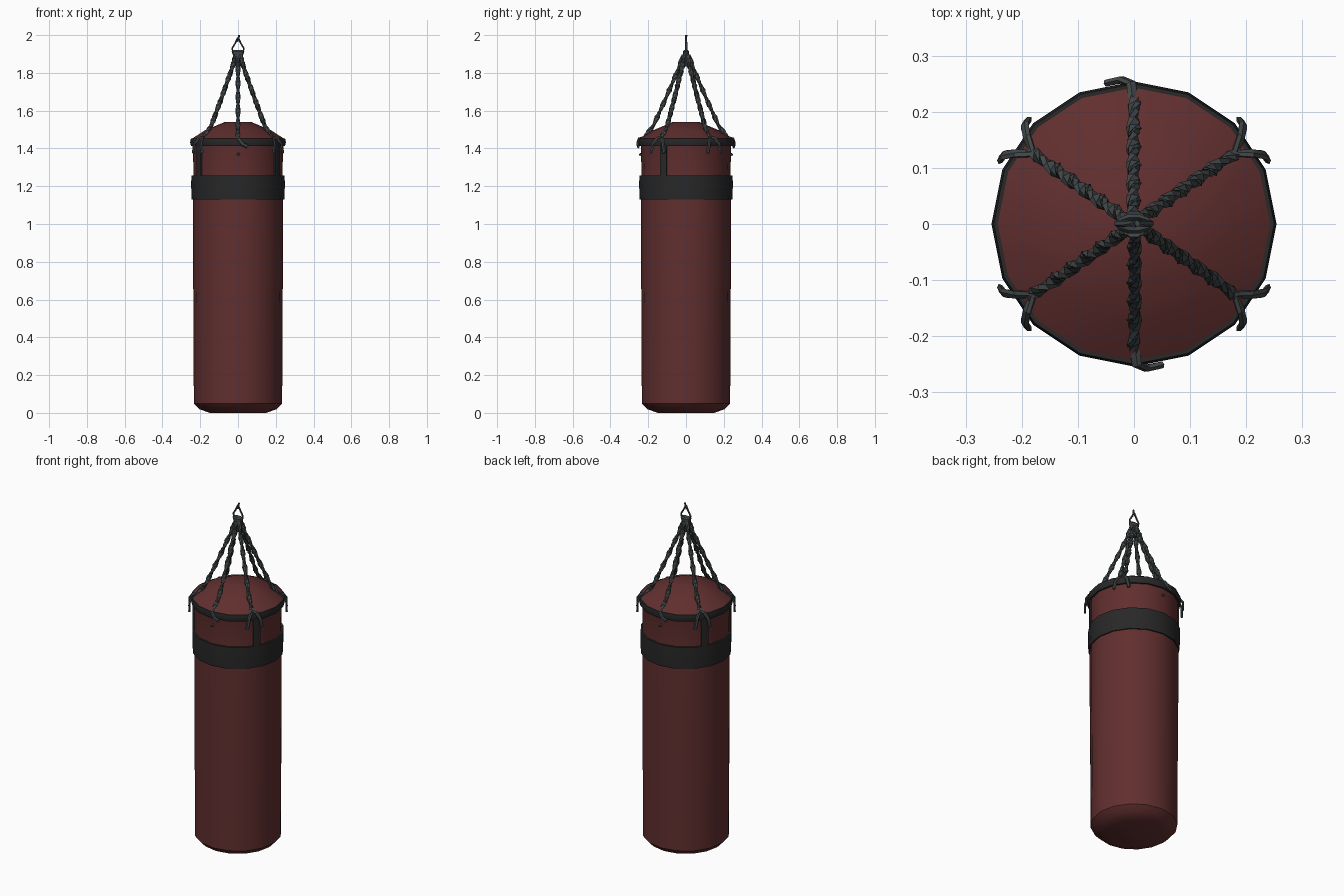
import bpy, bmesh, math
from mathutils import Vector

if "Cube" in bpy.data.objects:
    bpy.data.objects.remove(bpy.data.objects["Cube"])


def mat(name, rgb):
    m = bpy.data.materials.new(name)
    m.diffuse_color = (*rgb, 1)
    m.use_nodes = True
    m.node_tree.nodes["Principled BSDF"].inputs["Base Color"].default_value = m.diffuse_color
    return m


RED = mat("dark red leather", (0.12, 0.028, 0.028))
BLACK = mat("black webbing", (0.021, 0.021, 0.021))
GREY = mat("grey rope", (0.055, 0.064, 0.065))


def finish(bm, name, material, angle=40):
    bmesh.ops.remove_doubles(bm, verts=bm.verts, dist=0.0002)
    bmesh.ops.recalc_face_normals(bm, faces=bm.faces)
    me = bpy.data.meshes.new(name)
    bm.to_mesh(me)
    bm.free()
    ob = bpy.data.objects.new(name, me)
    bpy.context.collection.objects.link(ob)
    me.materials.append(material)
    bpy.ops.object.select_all(action='DESELECT')
    ob.select_set(True)
    bpy.context.view_layer.objects.active = ob
    bpy.ops.object.shade_smooth_by_angle(angle=math.radians(angle))
    return ob


def skin(bm, rings, caps=True):
    rows = [[bm.verts.new(p) for p in r] for r in rings]
    n = len(rows[0])
    for a, b in zip(rows, rows[1:]):
        for i in range(n):
            j = (i + 1) % n
            bm.faces.new((a[i], a[j], b[j], b[i]))
    if caps:
        bm.faces.new(rows[0])
        bm.faces.new(rows[-1])


def lathe(name, profile, material, sides=16, closed=False):
    bm = bmesh.new()
    pts = profile + profile[:1] if closed else profile
    skin(bm, [[(r * math.cos(2 * math.pi * i / sides),
                r * math.sin(2 * math.pi * i / sides), z)
               for i in range(sides)] for r, z in pts], not closed)
    return finish(bm, name, material)


def polar(r, deg, z):
    a = math.radians(deg)
    return Vector((r * math.cos(a), r * math.sin(a), z))


def resample(pts, n):
    lens = [(b - a).length for a, b in zip(pts, pts[1:])]
    total, out = sum(lens), []
    for k in range(n + 1):
        d, i = total * k / n, 0
        while i < len(lens) - 1 and d > lens[i]:
            d -= lens[i]
            i += 1
        out.append(pts[i].lerp(pts[i + 1], min(1, d / lens[i])))
    return out


def sweep(bm, pts, a, b, twist=0.0, sides=6, taper=1.0):
    """Elliptical tube along pts, turning by twist degrees at each point."""
    rings = []
    for k, p in enumerate(pts):
        t = (pts[min(k + 1, len(pts) - 1)] - pts[max(k - 1, 0)]).normalized()
        ref = Vector((p.x, p.y, 0.001)).normalized()
        u = t.cross(ref).normalized()
        v = t.cross(u)
        s = 1 + (taper - 1) * k / (len(pts) - 1)
        tw = math.radians(twist * k)
        e, f = u * math.cos(tw) + v * math.sin(tw), v * math.cos(tw) - u * math.sin(tw)
        rings.append([p + s * (e * a * math.cos(2 * math.pi * i / sides)
                               + f * b * math.sin(2 * math.pi * i / sides))
                      for i in range(sides)])
    skin(bm, rings)


# Bag body with softened base and domed top
lathe("bag_body", [(0.15, 0), (0.205, 0.02), (0.234, 0.05), (0.235, 0.4), (0.238, 0.8),
                   (0.238, 1.13), (0.236, 1.26), (0.238, 1.41), (0.246, 1.45),
                   (0.177, 1.495), (0.07, 1.54)], RED)

# Wide webbing band and thin rim band
lathe("wide_band", [(0.23, 1.13), (0.245, 1.13), (0.248, 1.2), (0.247, 1.258), (0.23, 1.258)],
      BLACK, closed=True)
lathe("rim_band", [(0.23, 1.412), (0.248, 1.412), (0.254, 1.432), (0.25, 1.452), (0.23, 1.452)],
      BLACK, closed=True)

# Vertical straps joining the two bands
for n, ang in enumerate((-30, -150, 150)):
    bm = bmesh.new()
    skin(bm, [[polar(r, ang + d, z) for r, d in
               ((0.228, -4.8), (0.243, -4.8), (0.244, 0), (0.243, 4.8), (0.228, 4.8))]
              for z in (1.24, 1.33, 1.42)])
    finish(bm, f"vertical_strap_{n + 1}", BLACK)

# Six twisted ropes with tied tails
for n, ang in enumerate((35, 90, 145, 215, 270, 325)):
    bm = bmesh.new()
    path = [polar(r, ang, z) for r, z in
            ((0.016, 1.895), (0.032, 1.84), (0.105, 1.67), (0.175, 1.515), (0.225, 1.455))]
    sweep(bm, resample(path, 22), 0.0145, 0.009, 50)
    if ang in (90, 270):
        tail = [polar(0.22, ang, 1.458), polar(0.25, ang + 1, 1.45),
                polar(0.258, ang + 5, 1.425), polar(0.256, ang + 11, 1.41)]
        sweep(bm, tail, 0.011, 0.007)
        # short end poking out of the eyelet
        sweep(bm, [polar(0.232, ang, 1.375), polar(0.246, ang + 1, 1.365)], 0.008, 0.006)
    else:
        for s in (-1, 1):
            tail = [polar(0.218, ang, 1.46), polar(0.245, ang + 4 * s, 1.452),
                    polar(0.262, ang + 7 * s, 1.425), polar(0.264, ang + 9 * s, 1.375)]
            sweep(bm, tail, 0.010, 0.006)
    finish(bm, f"rope_{n + 1}", GREY, 30)

# Gathered knot at the apex: flattened, wider at the top
bm = bmesh.new()
skin(bm, [[(a * math.cos(math.pi * i / 5), b * math.sin(math.pi * i / 5), z) for i in range(10)]
          for a, b, z in ((0.014, 0.014, 1.835), (0.017, 0.017, 1.87), (0.034, 0.018, 1.912),
                          (0.03, 0.012, 1.92), (0.008, 0.006, 1.905))])
finish(bm, "apex_knot", GREY, 30)

# Open hanging loop and its tip
bm = bmesh.new()
for s in (-1, 1):
    sweep(bm, [Vector((x * s, 0.001, z)) for x, z in
               ((0.027, 1.912), (0.031, 1.93), (0.016, 1.955), (0.001, 1.985))],
          0.006, 0.0045)
sweep(bm, [Vector((-0.003, 0.001, 1.965)), Vector((0.002, 0.001, 1.98)),
           Vector((0.006, 0.001, 2.0))], 0.006, 0.005)
finish(bm, "hanging_loop", GREY, 30)
